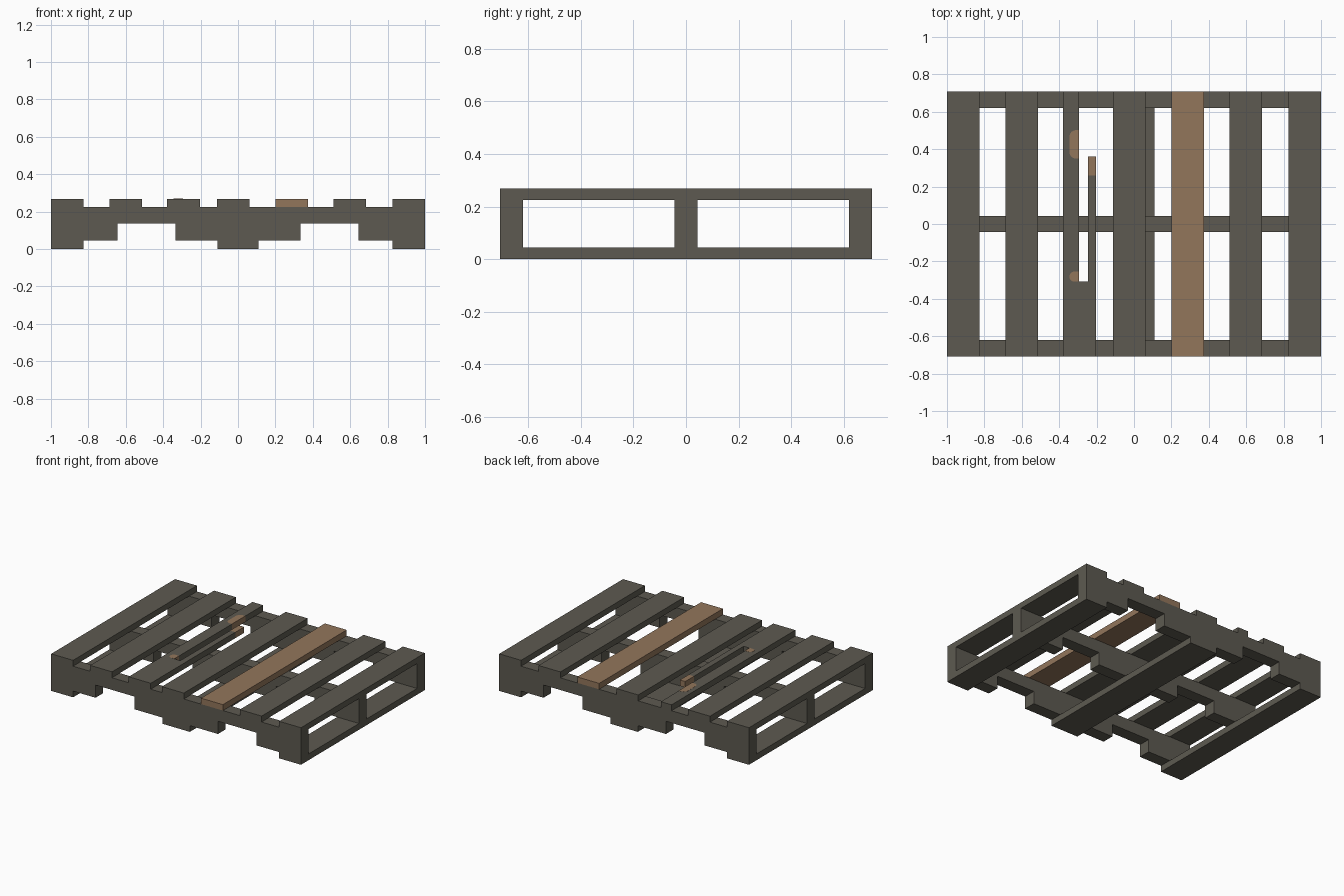
import bpy, bmesh, math

if "Cube" in bpy.data.objects:
    bpy.data.objects.remove(bpy.data.objects["Cube"])

HALF = 0.708                      # half of the pallet depth
LOW, DECK, TOP = 0.045, 0.225, 0.268   # board and stringer levels


def material(name, rgb):
    m = bpy.data.materials.new(name)
    m.use_nodes = True
    m.diffuse_color = (*rgb, 1)
    m.node_tree.nodes["Principled BSDF"].inputs["Base Color"].default_value = (*rgb, 1)
    return m


weathered = material("weathered_wood", (0.11, 0.102, 0.082))
fresh = material("fresh_wood", (0.29, 0.18, 0.105))


def prism(name, outline, lift, mat):
    """Extrude a closed outline of 3D points by the vector lift."""
    bm = bmesh.new()
    face = bm.faces.new([bm.verts.new(p) for p in outline])
    new = bmesh.ops.extrude_face_region(bm, geom=[face])["geom"]
    bmesh.ops.translate(bm, vec=lift, verts=[v for v in new if isinstance(v, bmesh.types.BMVert)])
    bmesh.ops.recalc_face_normals(bm, faces=bm.faces)
    mesh = bpy.data.meshes.new(name)
    bm.to_mesh(mesh)
    bm.free()
    mesh.materials.append(mat)
    ob = bpy.data.objects.new(name, mesh)
    bpy.context.collection.objects.link(ob)
    return ob


def slab(name, outline, z0, z1, mat=weathered):
    return prism(name, [(x, y, z0) for x, y in outline], (0, 0, z1 - z0), mat)


def board(name, x0, x1, z0, z1, mat=weathered):
    return slab(name, [(x0, -HALF), (x1, -HALF), (x1, HALF), (x0, HALF)], z0, z1, mat)


# Three notched stringers
notch = 0.137
half_profile = [(0.335, LOW), (0.335, notch), (0.645, notch), (0.645, LOW), (1, LOW), (1, DECK)]
profile = half_profile + [(-x, z) for x, z in reversed(half_profile)]
for name, y0, y1 in (("front_stringer", -HALF, -0.62),
                     ("middle_stringer", -0.044, 0.044),
                     ("back_stringer", 0.62, HALF)):
    prism(name, [(x, y0, z) for x, z in profile], (0, y1 - y0, 0), weathered)

# Bottom boards
for name, x0, x1 in (("bottom_board_right", -1, -0.825),
                     ("bottom_board_middle", -0.11, 0.11),
                     ("bottom_board_left", 0.825, 1)):
    board(name, x0, x1, 0, LOW)

# Whole deck boards, one of them a newer replacement
WIDTH = 0.175
for i, x in enumerate((-1, -0.688, -0.113, 0.51, 0.825)):
    board(f"deck_board_{i + 1}", x, x + WIDTH, DECK, TOP)
board("replacement_board", 0.2, 0.2 + WIDTH, DECK, TOP, fresh)

# Broken deck board: a full-length strip and a loose splinter joined at the front
slab("broken_board", [(-0.38, -HALF), (-0.203, -HALF), (-0.203, 0.26), (-0.246, 0.26),
                      (-0.246, -0.308), (-0.294, -0.308), (-0.294, HALF), (-0.38, HALF)], DECK, TOP)
slab("splinter_tip", [(-0.246, 0.26), (-0.203, 0.26), (-0.203, 0.36), (-0.246, 0.36)],
     DECK, TOP, fresh)


# Fresh wood exposed where the strip was torn
def tear(name, y0, y1, radius):
    edge, inner = -0.293, -0.345 + radius
    arc = [(cy, a) for cy, start in ((y1 - radius, 90), (y0 + radius, 180))
           for a in range(start, start + 91, 15)]
    curve = [(inner + radius * math.cos(math.radians(a)), cy + radius * math.sin(math.radians(a)))
             for cy, a in arc]
    slab(name, [(edge, y1)] + curve + [(edge, y0)], DECK + 0.001, TOP + 0.001, fresh)


tear("back_tear", 0.35, 0.502, 0.035)
tear("front_tear", -0.308, -0.254, 0.026)
